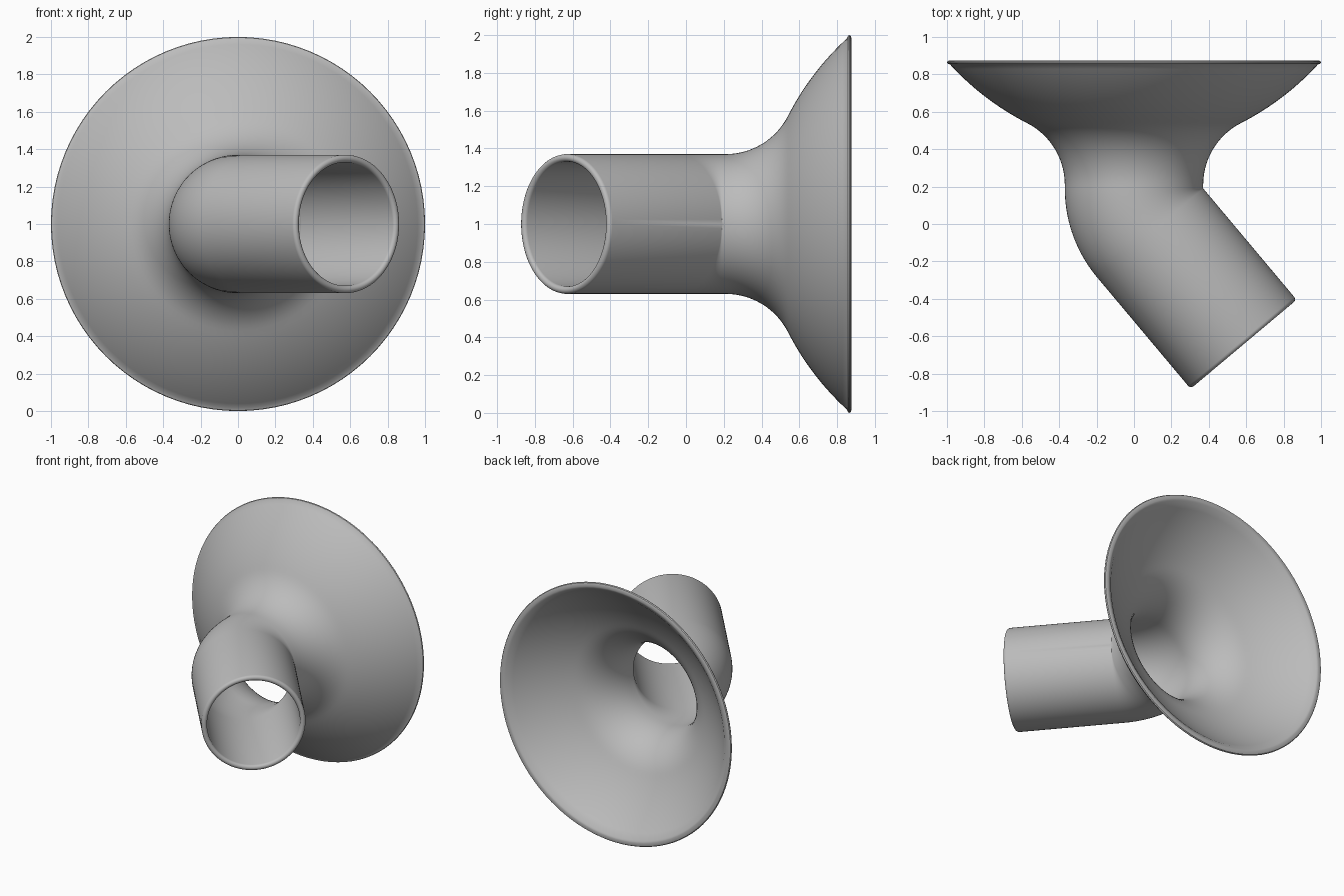
import bpy
import bmesh
from math import sin, cos, radians, pi
from mathutils import Vector

cube = bpy.data.objects.get("Cube")
if cube:
    bpy.data.objects.remove(cube, do_unlink=True)

SIDES = 96
OUTER, WALL = 0.37, 0.04
PIVOT = Vector((0.37, 0.19, 1.0))     # the elbow hinges about this inner corner
BEND = radians(40)
LENGTH = 0.777                        # straight pipe beyond the elbow


def horn_profile(offset):
    """Radius and y along the bell: a concave neck, then a convex flare."""
    points = []
    neck, flare, turn = 0.37, 1.45, radians(63)
    for i in range(15):
        a = turn * i / 14
        r = OUTER + neck * (1 - cos(a)) - offset * cos(a)
        y = 0.21 + neck * sin(a) + offset * sin(a)
        points.append((r, y))
    r0 = OUTER + neck * (1 - cos(turn))
    y0 = 0.21 + neck * sin(turn)
    for i in range(1, 17):
        a = turn - radians(20.5) * i / 16
        r = r0 + flare * (cos(a) - cos(turn)) - offset * cos(a)
        y = y0 + flare * (sin(turn) - sin(a)) + offset * sin(a)
        if y < 0.862:
            points.append((r, y))
    return points


def horn_ring(r, y):
    return Vector((0, y, 1)), 0.0, r


def bend_ring(angle, r):
    centre = PIVOT - OUTER * Vector((cos(angle), sin(angle), 0))
    return centre, angle, r


def pipe_ring(distance, r):
    centre, angle, _ = bend_ring(BEND, r)
    return centre + distance * Vector((sin(BEND), -cos(BEND), 0)), BEND, r


def wall_rings(offset):
    """Rings of one skin, from the bell to the straight pipe."""
    rings = [horn_ring(r, y) for r, y in reversed(horn_profile(offset))]
    rings += [bend_ring(BEND * i / 20, OUTER - offset) for i in range(21)]
    return rings


# Outer skin, rounded pipe mouth, inner skin and rounded bell rim form one closed loop
rings = wall_rings(0)
half = WALL / 2
for i in range(9):
    a = pi * i / 8
    rings.append(pipe_ring(LENGTH - half + half * sin(a), OUTER - half + half * cos(a)))
rings += reversed(wall_rings(WALL))
for r, y in [(0.953, 0.868), (0.96, 0.873), (0.968, 0.875), (0.986, 0.875),
             (0.995, 0.872), (1.0, 0.865), (0.997, 0.858)]:
    rings.append(horn_ring(r, y))

bm = bmesh.new()
loops = []
for centre, angle, r in rings:
    across = Vector((cos(angle), sin(angle), 0))
    loop = []
    for k in range(SIDES):
        t = 2 * pi * k / SIDES
        loop.append(bm.verts.new(centre + r * (cos(t) * across + Vector((0, 0, sin(t))))))
    loops.append(loop)
for i, loop in enumerate(loops):
    after = loops[(i + 1) % len(loops)]
    for k in range(SIDES):
        n = (k + 1) % SIDES
        bm.faces.new((loop[k], loop[n], after[n], after[k]))
bmesh.ops.remove_doubles(bm, verts=bm.verts, dist=0.00005)
bmesh.ops.recalc_face_normals(bm, faces=bm.faces)

mesh = bpy.data.meshes.new("flared_elbow_pipe")
bm.to_mesh(mesh)
bm.free()
pipe = bpy.data.objects.new("flared_elbow_pipe", mesh)
bpy.context.collection.objects.link(pipe)

# Plain grey surface
grey = bpy.data.materials.new("plain grey")
grey.use_nodes = True
colour = (0.5, 0.5, 0.5, 1)
grey.diffuse_color = colour
grey.node_tree.nodes["Principled BSDF"].inputs["Base Color"].default_value = colour
mesh.materials.append(grey)

# Smooth shading
bpy.ops.object.select_all(action="DESELECT")
pipe.select_set(True)
bpy.context.view_layer.objects.active = pipe
bpy.ops.object.shade_smooth_by_angle(angle=radians(35))
